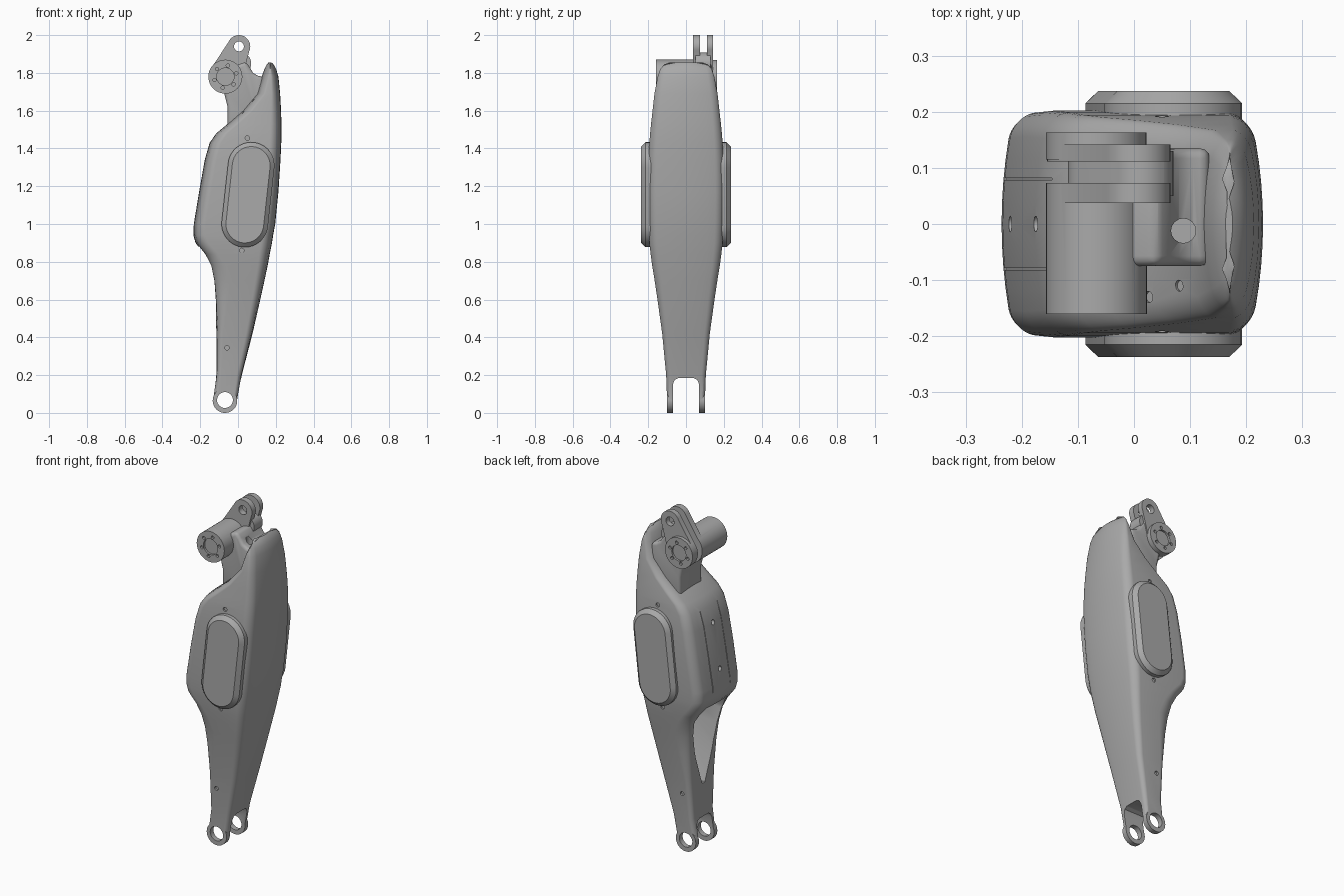
import bpy, bmesh, math
from mathutils import Vector

old = bpy.data.objects.get("Cube")
if old:
    bpy.data.objects.remove(old, do_unlink=True)

grey = bpy.data.materials.new("plain grey")
grey.use_nodes = True
grey.diffuse_color = (0.4, 0.4, 0.4, 1)
grey.node_tree.nodes["Principled BSDF"].inputs["Base Color"].default_value = grey.diffuse_color


def loft(name, rings):
    """Closed skin through rings of equal point count."""
    bm = bmesh.new()
    rows = [[bm.verts.new(p) for p in ring] for ring in rings]
    n = len(rows[0])
    for a, b in zip(rows, rows[1:]):
        for i in range(n):
            j = (i + 1) % n
            bm.faces.new((a[i], a[j], b[j], b[i]))
    bm.faces.new(rows[0][::-1])
    bm.faces.new(rows[-1])
    bmesh.ops.recalc_face_normals(bm, faces=bm.faces[:])
    mesh = bpy.data.meshes.new(name)
    bm.to_mesh(mesh)
    bm.free()
    mesh.materials.append(grey)
    obj = bpy.data.objects.new(name, mesh)
    bpy.context.collection.objects.link(obj)
    return obj


def prism(name, outline, y0, y1):
    return loft(name, [[(x, y, z) for x, z in outline] for y in (y0, y1)])


def capsule(c1, r1, c2, r2, n=20):
    """Outline around two circles in the xz plane."""
    a = math.atan2(c2[1] - c1[1], c2[0] - c1[0])
    pts = []
    for c, r, start in ((c2, r2, a - math.pi / 2), (c1, r1, a + math.pi / 2)):
        for i in range(n + 1):
            t = start + math.pi * i / n
            pts.append((c[0] + r * math.cos(t), c[1] + r * math.sin(t)))
    return pts


def circle(x, z, r, n=40):
    return [(x + r * math.cos(math.tau * i / n), z + r * math.sin(math.tau * i / n)) for i in range(n)]


def rod(name, p, q, r):
    """Cylinder between two points."""
    p, q = Vector(p), Vector(q)
    turn = (q - p).to_track_quat('Z', 'Y')
    return loft(name, [[c + turn @ Vector((x, y, 0)) for x, y in circle(0, 0, r, 16)] for c in (p, q)])


def select_only(obj):
    bpy.ops.object.select_all(action='DESELECT')
    bpy.context.view_layer.objects.active = obj
    obj.select_set(True)


def combine(obj, other, operation='DIFFERENCE'):
    """Merge or cut with another solid, then discard it."""
    mod = obj.modifiers.new("combine", 'BOOLEAN')
    mod.object, mod.operation, mod.solver = other, operation, 'EXACT'
    select_only(obj)
    bpy.ops.object.modifier_apply(modifier=mod.name)
    bpy.data.objects.remove(other, do_unlink=True)


def section(z, x0, x1, hy):
    """Rounded, slightly crowned cross-section; the lower back corners are drawn out."""
    half, mid = (x1 - x0) / 2, (x0 + x1) / 2
    ry = hy * .23
    rx = min(ry + .05 * max(0, 1 - abs(z - .7) / .25), half)
    r = min(ry, half * .9)
    quarter = [math.pi / 2 * i / 8 for i in range(9)]
    side = [(x1, (hy - r) * i / 4) for i in range(4)]
    side += [(x1 - r + r * math.cos(t), hy - r + r * math.sin(t)) for t in quarter]
    side += [(x0 + rx - rx * math.sin(t), hy - ry + ry * math.cos(t)) for t in quarter]
    side += [(x0, (hy - ry) * i / 4) for i in range(3, -1, -1)]
    crown = .022 * min(1, z)
    side = [(x - crown * (y / hy) ** 2 * (x - mid) / half, y) for x, y in side]
    return [(x, y, z) for x, y in side + [(x, -y) for x, y in side[-2:0:-1]]]


# Main body: z, x min, x max, half width
body = loft("body_shell", [section(*s) for s in (
    (.065, -.133, -.005, .1),
    (.2, -.115, .02, .105),
    (.42, -.115, .077, .126),
    (.6, -.122, .118, .151),
    (.7, -.132, .14, .166),
    (.78, -.15, .157, .179),
    (.84, -.18, .168, .187),
    (.9, -.225, .18, .194),
    (.94, -.236, .186, .196),
    (1, -.234, .197, .199),
    (1.17, -.206, .214, .202),
    (1.34, -.176, .225, .199),
    (1.43, -.15, .229, .194),
    (1.48, -.115, .23, .19),
    (1.53, -.055, .23, .185),
    (1.6, .025, .228, .177),
    (1.69, .1, .223, .167),
    (1.78, .125, .214, .15),
    (1.82, .14, .202, .137),
    (1.845, .153, .188, .115),
    (1.856, .163, .176, .085))])

# Lower fork: rounded eyes, slot and pin hole
combine(body, prism("eyes", circle(-.069, .065, .065), -.1, .1), 'UNION')
half_slot = [(.07, -.1), (.07, .15), (.06, .175), (.04, .185)]
slot = half_slot + [(-y, z) for y, z in half_slot[::-1]]
combine(body, loft("slot", [[(x, y, z) for y, z in slot] for x in (-.3, .3)]))
combine(body, prism("pin_hole", circle(-.069, .068, .042), -.3, .3))

# Tapering pocket in the lower back
combine(body, loft("pocket", [section(z, -.4, x1, hy) for z, x1, hy in (
    (.38, -.09, .012), (.44, -.03, .035), (.56, .03, .078),
    (.7, .07, .112), (.8, .09, .13), (.88, .06, .1))]))

# Panel seams and fastener holes
for s in (-1, 1):
    seam = [(-.4, .97), (-.228, .97), (-.2, 1.17), (-.17, 1.34), (-.144, 1.43), (-.4, 1.43)]
    combine(body, prism("seam", seam, s * .08 - .002, s * .08 + .002))
    for x, z, y in ((.05, 1.455, .183), (.02, .86, .18), (-.058, .345, .107)):
        combine(body, rod("side_hole", (x, s * y, z), (x, s * .4, z), .012))
for x, z in ((-.187, 1.34), (-.217, 1.08)):
    combine(body, rod("back_hole", (x + .03, 0, z), (-.4, 0, z), .014))
for x, y, z in ((.03, -.13, 1.585), (.085, -.11, 1.65)):
    combine(body, rod("shoulder_hole", (x, y, z), (x - .12, y, z + .15), .01))

# Side pads with chamfered rims
pads = []
for s, name in ((-1, "front_pad"), (1, "back_pad")):
    low, high = (.036, 1), (.07, 1.31)
    pads.append(loft(name, [[(x, s * y, z) for x, z in capsule(low, r, high, r)]
                            for y, r in ((.15, .123), (.215, .123), (.237, .1))]))

# Upper arm: softened foot, barrel, ears and rear boss
hub, tip = (-.067, 1.78), (.005, 1.94)
foot = [(-.055, 1.48), (-.055, 1.62), (-.075, 1.7), (-.1, 1.76), (-.03, 1.83), (.04, 1.86),
        (.062, 1.83), (.08, 1.8), (.105, 1.785), (.135, 1.78), (.135, 1.5)]
arm = prism("upper_arm", foot, -.075, .135)
soften = arm.modifiers.new("soften", 'BEVEL')
soften.width, soften.segments = .018, 3
soften.limit_method, soften.angle_limit = 'ANGLE', math.radians(40)
select_only(arm)
bpy.ops.object.modifier_apply(modifier=soften.name)
combine(arm, prism("barrel", circle(*hub, .09), -.16, .073), 'UNION')
combine(arm, prism("web", capsule((-.06, 1.78), .058, (.012, 1.85), .058), .05, .13), 'UNION')
for y0, y1 in ((.037, .073), (.111, .142)):
    combine(arm, prism("ear", capsule(hub, .088, tip, .06), y0, y1), 'UNION')
combine(arm, prism("boss", circle(*hub, .0895), .115, .163), 'UNION')
combine(arm, prism("tip_hole", circle(*tip, .026), -.1, .3))

# Recessed hub faces with a ring of bolt holes
for outer, inner in ((-.2, -.148), (.2, .151)):
    combine(arm, prism("hub_recess", circle(*hub, .046), outer, inner))
    for i in range(6):
        t = math.tau * i / 6 + .3
        x, z = hub[0] + .06 * math.cos(t), hub[1] + .06 * math.sin(t)
        combine(arm, rod("bolt_hole", (x, outer, z), (x, inner, z), .009))
combine(arm, rod("foot_hole", (.088, -.012, 1.77), (.088, -.012, 1.9), .022))

for obj in [body, arm] + pads:
    select_only(obj)
    bpy.ops.object.shade_smooth_by_angle(angle=math.radians(32))
